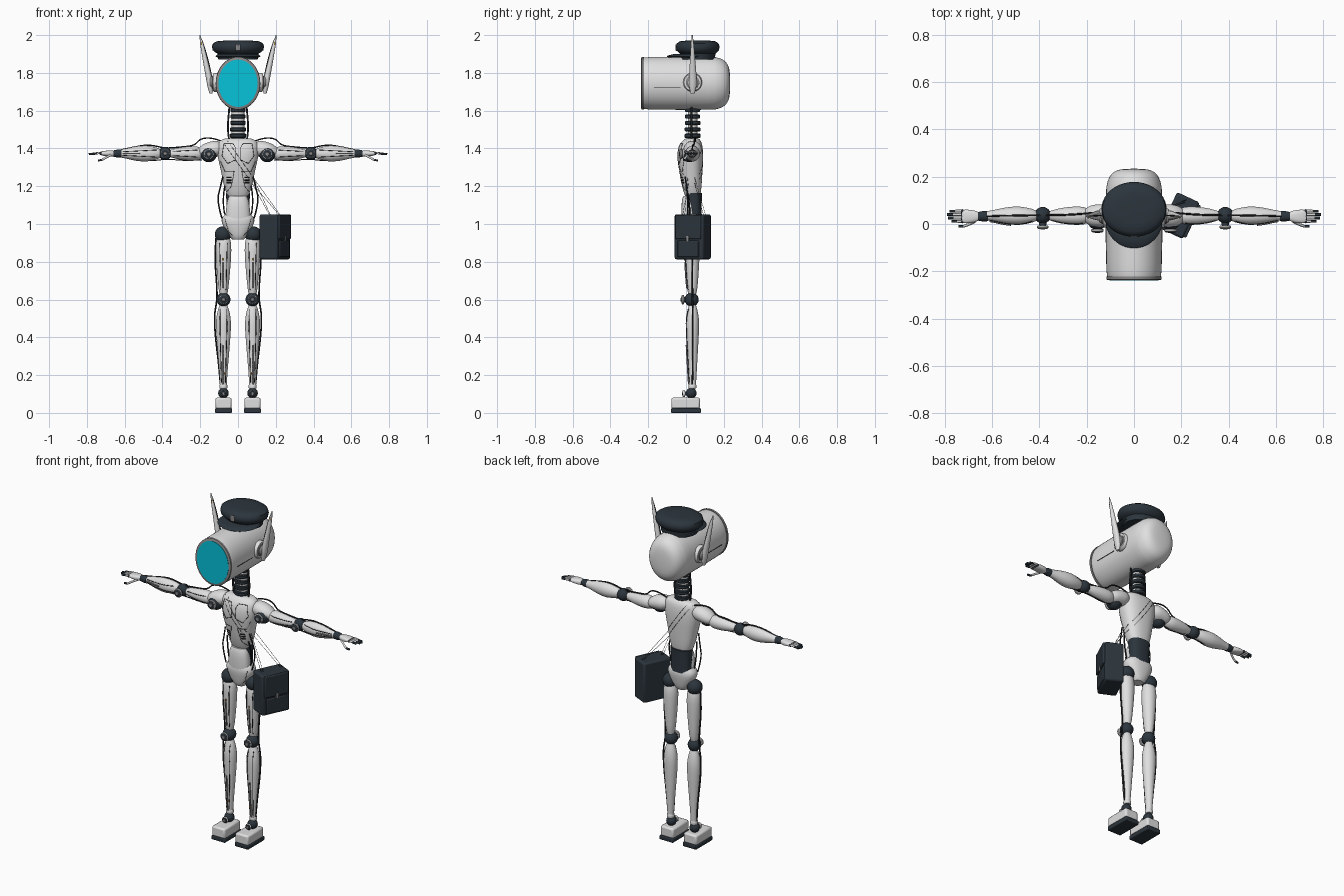
import bpy, bmesh, math
from mathutils import Vector, Matrix
from mathutils.bvhtree import BVHTree

if "Cube" in bpy.data.objects:
    bpy.data.objects.remove(bpy.data.objects["Cube"])


def material(name, rgb):
    m = bpy.data.materials.new(name)
    m.diffuse_color = (*rgb, 1)
    m.use_nodes = True
    m.node_tree.nodes["Principled BSDF"].inputs["Base Color"].default_value = m.diffuse_color
    return m


LIGHT = material("light_shell", (0.74, 0.74, 0.74))
DARK = material("dark_slate", (0.025, 0.036, 0.047))
GREY = material("mid_grey", (0.25, 0.24, 0.24))
CYAN = material("cyan_screen", (0.002, 0.54, 0.7))
BLACK = material("black_cable", (0.018, 0.02, 0.023))
BRASS = material("brass", (0.5, 0.27, 0.06))


def finish(name, bm, mat, mirror=False, bevel=0):
    bmesh.ops.recalc_face_normals(bm, faces=bm.faces)
    me = bpy.data.meshes.new(name)
    bm.to_mesh(me)
    bm.free()
    me.materials.append(mat)
    ob = bpy.data.objects.new(name, me)
    bpy.context.collection.objects.link(ob)
    if bevel:
        b = ob.modifiers.new("bevel", 'BEVEL')
        b.width, b.segments = bevel, 2
    if mirror:
        ob.modifiers.new("mirror", 'MIRROR')
    return ob


def loft(name, axis, secs, mat, mirror=False, p=2.0, n=28, sub=1):
    """Skin superellipse sections (t, u, v, ru, rv) along an axis."""
    rows = []
    for i in range(len(secs) - 1):
        a, b, c, d = (Vector(secs[min(max(k, 0), len(secs) - 1)]) for k in range(i - 1, i + 3))
        for s in range(sub):
            f = s / sub
            rows.append(0.5 * (2 * b + (c - a) * f + (2 * a - 5 * b + 4 * c - d) * f * f
                               + (3 * b - a - 3 * c + d) * f ** 3))
    rows.append(Vector(secs[-1]))
    bm, rings = bmesh.new(), []
    for t, u, v, ru, rv in rows:
        ring = []
        for k in range(n):
            ang = 2 * math.pi * k / n
            cs, sn = math.cos(ang), math.sin(ang)
            a = u + ru * math.copysign(abs(cs) ** (2 / p), cs)
            b = v + rv * math.copysign(abs(sn) ** (2 / p), sn)
            ring.append(bm.verts.new({'X': (t, a, b), 'Y': (a, t, b), 'Z': (a, b, t)}[axis]))
        rings.append(ring)
    for r, s in zip(rings, rings[1:]):
        for k in range(n):
            bm.faces.new((r[k], r[(k + 1) % n], s[(k + 1) % n], s[k]))
    bm.faces.new(rings[0])
    bm.faces.new(rings[-1])
    return finish(name, bm, mat, mirror)


def ball(name, c, r, mat, mirror=True):
    bm = bmesh.new()
    bmesh.ops.create_uvsphere(bm, u_segments=24, v_segments=14, radius=r, matrix=Matrix.Translation(c))
    return finish(name, bm, mat, mirror)


def disc(name, axis, t0, t1, u, v, r, mat, mirror=True):
    e = (t1 - t0) * 0.2
    return loft(name, axis, [(t0, u, v, r * .9, r * .9), (t0 + e, u, v, r, r),
                             (t1 - e, u, v, r, r), (t1, u, v, r * .9, r * .9)], mat, mirror)


def joint_cap(name, x, z, y, r):
    """Stacked pivot cap facing forward: light washer, dark face, grey hub."""
    disc(name + "_pin", 'Y', y + .008, y + .04, x, z, r * .6, DARK)
    disc(name + "_washer", 'Y', y, y + .011, x, z, r, LIGHT)
    disc(name + "_face", 'Y', y - .003, y + .004, x, z, r * .86, DARK)
    disc(name + "_hub", 'Y', y - .006, y, x, z, r * .4, GREY)


def box(name, c, size, mat, mirror=False, bevel=0, base=Matrix()):
    bm = bmesh.new()
    bmesh.ops.create_cube(bm, size=1, matrix=base @ Matrix.Translation(c) @ Matrix.Diagonal((*size, 1)))
    return finish(name, bm, mat, mirror, bevel)


def tube(name, pts, r, mat, mirror=True, smooth=True):
    cu = bpy.data.curves.new(name, 'CURVE')
    cu.dimensions, cu.bevel_depth, cu.bevel_resolution = '3D', r, 1
    cu.resolution_u, cu.use_fill_caps = 5, True
    cu.materials.append(mat)
    for s in (1, -1) if mirror else (1,):
        sp = cu.splines.new('NURBS' if smooth else 'POLY')
        sp.points.add(len(pts) - 1)
        for q, (x, y, z) in zip(sp.points, pts):
            q.co = (s * x, y, z, 1)
        if smooth:
            sp.order_u, sp.use_endpoint_u = min(3, len(pts)), True
    ob = bpy.data.objects.new(name, cu)
    bpy.context.collection.objects.link(ob)


def seam(name, target, pts, r=0.0015, side=-1, mirror=True, tail=(), mat=BLACK):
    """Thin line laid over the front (or back) of a part along (x, z) points."""
    me = target.data
    tree = BVHTree.FromPolygons([v.co for v in me.vertices], [p.vertices for p in me.polygons])
    out = []
    for (x0, z0), (x1, z1) in zip(pts, pts[1:]):
        for k in range(11):
            f = k / 10
            hit = tree.ray_cast(Vector((x0 + (x1 - x0) * f, side, z0 + (z1 - z0) * f)), Vector((0, -side, 0)))[0]
            if hit:
                out.append(hit + Vector((0, side * r * .4, 0)))
    tube(name, out + list(tail), r, mat, mirror, False)


# Head: lying capsule with a flat screen
Z = 1.745
loft("head", 'Y', [(t, 0, Z, a, b) for t, a, b in (
    (-.226, .112, .134), (-.2, .116, .138), (-.1, .118, .14), (.12, .118, .14), (.165, .115, .136),
    (.198, .104, .123), (.22, .085, .1), (.231, .055, .065), (.234, .005, .006))], LIGHT, n=48, sub=2)
loft("screen_rim", 'Y', [(-.237, 0, Z, .112, .134), (-.234, 0, Z, .117, .139), (-.222, 0, Z, .117, .139)], GREY, n=48)
loft("screen", 'Y', [(-.239, 0, Z, .104, .125), (-.23, 0, Z, .104, .125)], CYAN, n=48)
box("head_side_line", (.117, -.1, 1.725), (.003, .14, .003), BLACK, True)

# Ears and antennae
disc("ear_disc", 'X', .1, .132, .035, 1.75, .05, LIGHT)
disc("ear_ring", 'X', .125, .138, .035, 1.75, .036, GREY)
disc("ear_hub", 'X', .13, .147, .035, 1.75, .03, LIGHT)
loft("antenna", 'Z', [(1.69, .143, .035, .008, .01), (1.73, .147, .036, .015, .02), (1.79, .157, .036, .016, .02),
                      (1.87, .174, .035, .013, .014), (1.95, .191, .034, .009, .008), (2, .202, .033, .002, .003)],
     LIGHT, True, n=14, sub=2)
tube("antenna_edge", [(.13, .036, 1.72), (.14, .036, 1.8), (.183, .034, 1.96), (.199, .033, 1.99)], .0025, BLACK)
box("antenna_light", (.193, .026, 1.955), (.007, .004, .016), BRASS, True)

# Cap
loft("cap_crown", 'Z', [(z, 0, .062, a, b) for z, a, b in (
    (1.87, .104, .09), (1.902, .108, .094), (1.909, .122, .102), (1.92, .134, .112), (1.938, .138, .116), (1.955, .133, .111),
    (1.967, .114, .095), (1.971, .07, .06), (1.971, .003, .003))], DARK, n=40)
loft("cap_visor", 'Z', [(1.882, 0, .013, .11, .108), (1.887, 0, .013, .12, .115), (1.892, 0, .015, .116, .111),
                        (1.9, 0, .035, .108, .1)], DARK, n=40)
box("cap_badge", (0, -.049, 1.934), (.026, .014, .034), GREY, bevel=.004)

# Neck vertebrae and cables
loft("neck_core", 'Z', [(1.43, 0, .035, .035, .026), (1.64, 0, .035, .033, .025)], LIGHT)
for i in range(5):
    disc(f"neck_ring_{i + 1}", 'Z', 1.456 + i * .034, 1.478 + i * .034, 0, .035, .043 - .001 * i, DARK, False)
tube("neck_cable", [(.046, .03, 1.44), (.056, .03, 1.5), (.05, .03, 1.57), (.045, .03, 1.63)], .0055, BLACK)

# Torso
chest = loft("chest", 'Z', [(z, 0, y, a, b) for z, y, a, b in (
    (1.14, .035, .05, .035), (1.16, .034, .06, .043), (1.21, .03, .076, .053), (1.28, .026, .09, .061), (1.35, .023, .105, .067),
    (1.41, .025, .108, .062), (1.44, .03, .096, .048), (1.452, .032, .07, .034))], LIGHT, p=2.4, n=40, sub=2)
loft("waist", 'Z', [(1.03, 0, .042, .062, .042), (1.1, 0, .042, .06, .04), (1.165, 0, .042, .064, .044)], DARK, p=2.4)
belly = loft("belly", 'Z', [(1.01, 0, .02, .067, .042), (1.06, 0, .016, .065, .04), (1.12, 0, .014, .057, .036),
                            (1.148, 0, .016, .046, .03)], LIGHT, p=2.4, sub=2)
pelvis = loft("pelvis", 'Z', [(z, 0, .03, a, b) for z, a, b in (
    (.918, .03, .03), (.935, .045, .04), (.97, .068, .048), (1.01, .086, .054), (1.035, .082, .052), (1.052, .066, .046))],
    LIGHT, p=2.4, sub=2)
seam("chest_panel_line", chest, [(.012, 1.4), (.025, 1.425), (.075, 1.425), (.085, 1.36), (.055, 1.32), (.012, 1.34), (.012, 1.4)], .0015)
seam("chest_lower_line", chest, [(.092, 1.33), (.07, 1.28), (.02, 1.28), (.035, 1.2), (.06, 1.17)], .0012)
for i in range(3):
    seam(f"chest_vent_{i + 1}", chest, [(.035, 1.218 + i * .014), (.06, 1.218 + i * .014)], .0035)
seam("pelvis_line", pelvis, [(.07, 1.03), (.05, .96), (.03, .94)], .001)
tube("waist_cable", [(.08, -.005, 1.25), (.095, .005, 1.19), (.112, .01, 1.12), (.085, .01, 1.03)], .004, BLACK)
tube("waist_inner_cable", [(.07, .0, 1.2), (.085, .02, 1.12), (.07, .02, 1.05)], .004, BLACK)

# Arms
loft("shoulder_shell", 'X', [(t, .035, z, a, b) for t, z, a, b in (
    (.085, 1.4, .03, .025), (.11, 1.398, .046, .042), (.15, 1.393, .048, .042), (.185, 1.385, .042, .036),
    (.21, 1.38, .026, .022))], LIGHT, True, sub=2)
ball("shoulder_joint", (.155, .018, 1.37), .043, DARK)
joint_cap("shoulder_cap", .155, 1.37, -.032, .027)
upper = loft("upper_arm", 'X', [(t, .035, 1.373, r, r * .98) for t, r in (
    (.185, .024), (.215, .037), (.26, .038), (.31, .032), (.345, .023), (.365, .017))], LIGHT, True, sub=2)
fore = loft("forearm", 'X', [(t, .035, 1.373, r * .92, r) for t, r in (
    (.405, .018), (.43, .031), (.485, .042), (.54, .038), (.59, .027), (.622, .021))], LIGHT, True, sub=2)
ball("elbow", (.386, .037, 1.373), .035, DARK)
joint_cap("elbow_cap", .386, 1.373, -.018, .025)
loft("wrist", 'X', [(.618, .033, 1.373, .021, .021), (.635, .033, 1.373, .023, .022), (.66, .032, 1.373, .018, .017)], DARK, True)
loft("palm", 'X', [(.655, .032, 1.373, .016, .014), (.675, .032, 1.373, .025, .016), (.71, .032, 1.374, .029, .013),
                   (.727, .032, 1.374, .026, .009)], LIGHT, True, p=2.6, sub=2)
for i, tip in enumerate((.772, .787, .79, .78)):
    y = .011 + i * .0145
    ball(f"knuckle_{i + 1}", (.727, y, 1.374), .008, DARK)
    tube(f"finger_{i + 1}", [(.725, y, 1.375), (.74, y, 1.376), (tip - .025, y, 1.373)], .0062, LIGHT)
    tube(f"fingertip_{i + 1}", [(tip - .026, y, 1.373), (tip, y, 1.37)], .0057, DARK)
tube("thumb", [(.672, .012, 1.366), (.7, -.004, 1.352), (.722, -.01, 1.338)], .006, LIGHT)
tube("thumb_tip", [(.718, -.009, 1.34), (.728, -.01, 1.337), (.742, -.01, 1.337)], .0058, DARK)
for dz in (-.016, .016):
    seam("upper_arm_line", upper, [(.215, 1.373 + dz * 1.2), (.345, 1.373 + dz * .7)], .002)
    seam("forearm_line", fore, [(.43, 1.373 + dz * 1.2), (.61, 1.373 + dz * .6)], .002)
seam("forearm_rod", fore, [(.52, 1.373), (.61, 1.373)], .004, mat=GREY)
tube("arm_cable", [(.09, .05, 1.44), (.14, .05, 1.458), (.2, .045, 1.452), (.23, .042, 1.415), (.3, .038, 1.408),
                   (.386, .037, 1.4), (.45, .037, 1.417), (.51, .035, 1.418), (.63, .033, 1.39)], .004, BLACK)
tube("arm_lower_cable", [(.19, .03, 1.34), (.27, .03, 1.334), (.38, .03, 1.345), (.48, .03, 1.33), (.62, .033, 1.355)], .003, BLACK)

# Legs
X = .077
ball("hip_joint", (.08, .032, .945), .043, DARK)
thigh = loft("thigh", 'Z', [(z, X, .033, a, b) for z, a, b in (
    (.628, .02, .02), (.66, .026, .027), (.73, .033, .033), (.82, .04, .038), (.89, .041, .038), (.925, .034, .03))], LIGHT, True, sub=2)
ball("knee", (X, .03, .6), .037, DARK)
joint_cap("knee_cap", X, .6, -.022, .025)
shin = loft("shin", 'Z', [(z, X, .034, a, b) for z, a, b in (
    (.14, .017, .018), (.22, .022, .023), (.33, .031, .029), (.44, .039, .035), (.5, .038, .034), (.545, .029, .026), (.572, .019, .018))],
    LIGHT, True, sub=2)
for dx in (-.017, .017):
    seam("thigh_line", thigh, [(X + dx * 1.2, .9), (X + dx * .8, .65)], .002)
    seam("shin_line", shin, [(X + dx, .55), (X + dx * 1.1, .45), (X + dx * .6, .16)], .002)
seam("thigh_rod", thigh, [(X, .8), (X, .66)], .004, mat=GREY)
seam("shin_rod", shin, [(X, .36), (X, .15)], .004, mat=GREY)
seam("thigh_light", thigh, [(X, .82), (X, .808)], .004, mat=BRASS)
seam("shin_light", shin, [(X - .008, .215), (X - .008, .203)], .004, mat=BRASS)
tube("leg_cable", [(.115, .03, .94), (.125, .032, .83), (.113, .034, .69), (.11, .034, .6), (.126, .036, .52),
                   (.12, .036, .4), (.102, .036, .26), (.093, .034, .15)], .0045, BLACK)
disc("ankle_collar", 'Z', .128, .15, X, .034, .021, LIGHT)
ball("ankle", (X, .028, .105), .028, DARK)
joint_cap("ankle_cap", X, .102, -.016, .018)
box("foot", (.0765, -.002, .051), (.086, .152, .06), LIGHT, True, .01)
box("sole", (.0765, 0, .0125), (.09, .158, .025), DARK, True, .005)

# Satchel, turned outward, with flap, pocket and clasp
B = Matrix.Translation((.2, .033, 0)) @ Matrix.Rotation(math.radians(-25), 4, 'Z')
box("bag_body", (-.006, 0, .932), (.106, .17, .238), DARK, bevel=.01, base=B)
box("bag_flap", (.05, 0, .985), (.014, .15, .128), DARK, bevel=.005, base=B)
box("bag_pocket", (.048, 0, .868), (.012, .125, .088), DARK, bevel=.005, base=B)
box("bag_clasp", (.057, 0, .922), (.008, .016, .03), GREY, bevel=.002, base=B)

# Shoulder strap edges
for w in (0, .03):
    for side, name in ((-1, "strap_front_edge"), (1, "strap_back_edge")):
        end = B @ Vector((-.01, .06 * side + w * .4, 1.05))
        seam(name, chest, [(-.085 + w, 1.44), (.075 + w * .2, 1.215 + w)], .001, side, False, [end])

# Smooth rounded surfaces, keep hard edges
for ob in bpy.context.scene.objects:
    if ob.type == 'MESH':
        ob.select_set(True)
        bpy.context.view_layer.objects.active = ob
bpy.ops.object.shade_smooth_by_angle(angle=math.radians(40))
